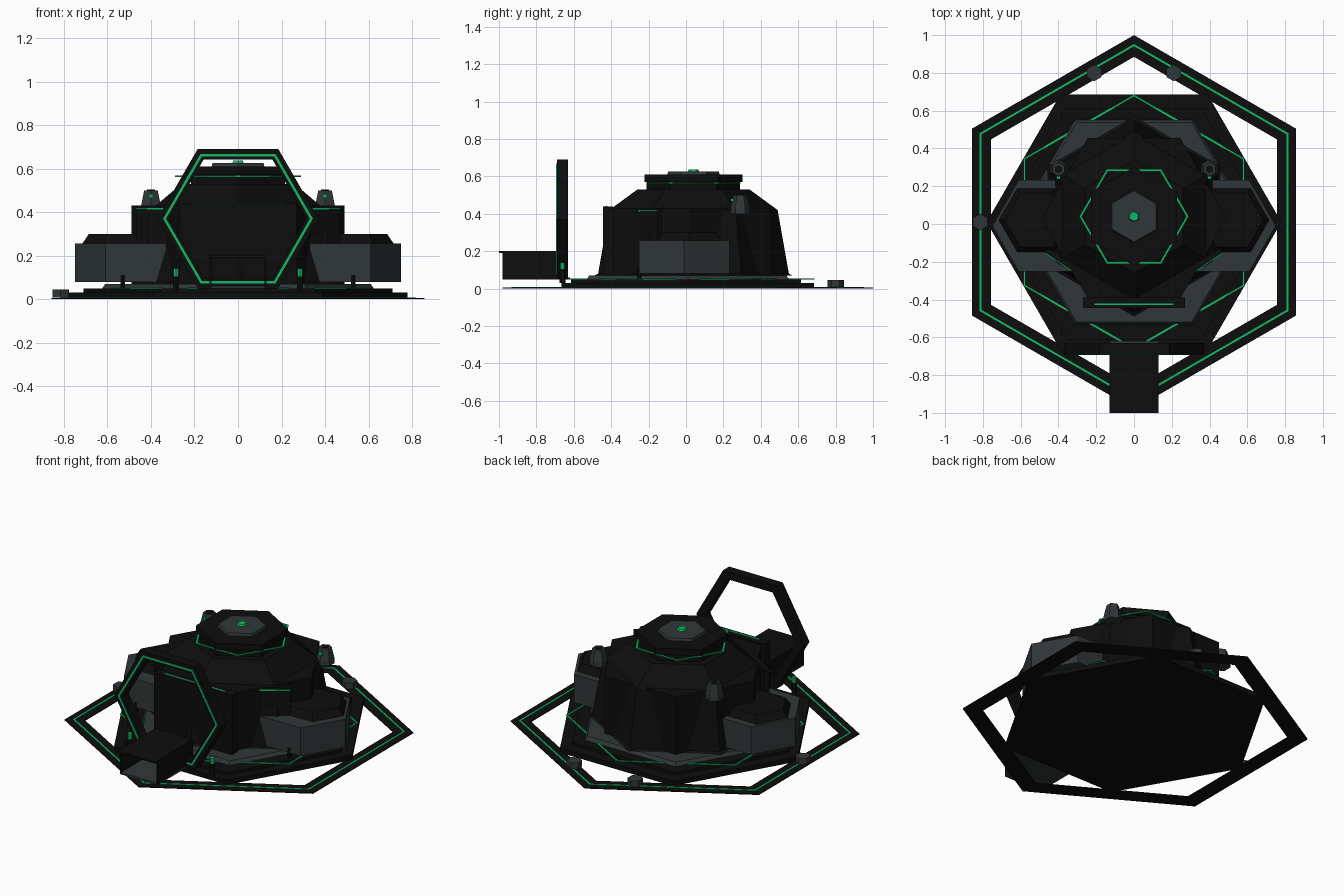
import bpy, bmesh, math
from mathutils import Matrix, Vector

if "Cube" in bpy.data.objects:
    bpy.data.objects.remove(bpy.data.objects["Cube"])


def mat(name, c):
    m = bpy.data.materials.new(name)
    m.diffuse_color = (*c, 1)
    m.use_nodes = True
    m.node_tree.nodes["Principled BSDF"].inputs["Base Color"].default_value = m.diffuse_color
    return m


BLACK = mat("matte_black", (0.004, 0.004, 0.004))
GREY = mat("slate_grey", (0.03, 0.038, 0.04))
GREEN = mat("signal_green", (0.006, 0.5, 0.14))

POINT_Y = math.radians(30)   # corners on the y axis
FLAT_Y = 0.0                 # flats facing the y axis


def finish(name, bm, m, matrix=None):
    if matrix:
        bm.transform(matrix)
    bmesh.ops.recalc_face_normals(bm, faces=bm.faces)
    me = bpy.data.meshes.new(name)
    bm.to_mesh(me)
    bm.free()
    me.materials.append(m)
    ob = bpy.data.objects.new(name, me)
    bpy.context.collection.objects.link(ob)
    return ob


def loop(bm, r, z, rot, n=6):
    return [bm.verts.new((r * math.cos(rot + i * math.tau / n),
                          r * math.sin(rot + i * math.tau / n), z)) for i in range(n)]


def bridge(bm, a, b):
    n = len(a)
    for i in range(n):
        bm.faces.new((a[i], a[(i + 1) % n], b[(i + 1) % n], b[i]))


def stack(name, m, x, y, profile, rot):
    """Solid hexagonal tower from (radius, height) steps."""
    bm = bmesh.new()
    loops = [loop(bm, r, z, rot) for r, z in profile]
    for a, b in zip(loops, loops[1:]):
        bridge(bm, a, b)
    bm.faces.new(loops[0])
    bm.faces.new(loops[-1])
    return finish(name, bm, m, Matrix.Translation((x, y, 0)))


def ring(name, m, ro, ri, z0, z1, rot, matrix):
    """Hexagonal frame with a rectangular section."""
    bm = bmesh.new()
    ls = [loop(bm, r, z, rot) for r, z in ((ro, z0), (ro, z1), (ri, z1), (ri, z0))]
    for i in range(4):
        bridge(bm, ls[i], ls[(i + 1) % 4])
    return finish(name, bm, m, matrix)


def box(name, m, lo, hi):
    bm = bmesh.new()
    bmesh.ops.create_cube(bm, size=1)
    lo, hi = Vector(lo), Vector(hi)
    s = hi - lo
    return finish(name, bm, m, Matrix.Translation((lo + hi) / 2) @ Matrix.Diagonal((*s, 1)))


def bar(name, m, p, q, width, z0, z1):
    """Upright strip between two plan points."""
    p, q = Vector(p), Vector(q)
    d = q - p
    c = (p + q) / 2
    bm = bmesh.new()
    bmesh.ops.create_cube(bm, size=1)
    M = (Matrix.Translation((c.x, c.y, (z0 + z1) / 2))
         @ Matrix.Rotation(math.atan2(d.y, d.x), 4, 'Z')
         @ Matrix.Diagonal((d.length, width, z1 - z0, 1)))
    return finish(name, bm, m, M)


base = Matrix.Translation((0, 0.01, 0))

# Ground ring with its light line and marker nodes
ring("ground_ring", BLACK, 0.99, 0.875, 0, 0.005, POINT_Y, base)
ring("ground_ring_light", GREEN, 0.943, 0.931, 0.004, 0.008, POINT_Y, base)
for i, (x, y) in enumerate(((-0.21, 0.80), (0.21, 0.80), (-0.815, 0.01))):
    stack(f"ring_node_{i}", GREY, x, y, [(0.044, 0.008), (0.044, 0.045)], POINT_Y)

# Stepped foundation
stack("base_plate", BLACK, 0, 0.01, [(0.78, 0), (0.78, 0.03)], FLAT_Y)
stack("base_step", BLACK, 0, 0.0, [(0.71, 0.03), (0.71, 0.048)], FLAT_Y)
stack("base_slab", GREY, 0, 0.01, [(0.625, 0.048), (0.61, 0.07)], FLAT_Y)
ring("base_light", GREEN, 0.676, 0.664, 0.048, 0.054, POINT_Y, base)

# Main hull, inner wall block and roof
stack("hull", BLACK, 0, 0.04,
      [(0.53, 0.07), (0.51, 0.08), (0.45, 0.42), (0.30, 0.53), (0.25, 0.53), (0.25, 0.57)], POINT_Y)
stack("wall_block", BLACK, 0, 0.03, [(0.49, 0.07), (0.49, 0.43)], FLAT_Y)
box("front_panel", BLACK, (-0.27, -0.445, 0.07), (0.27, -0.39, 0.44))
box("front_panel_light", GREEN, (-0.21, -0.43, 0.44), (0.21, -0.42, 0.443))

# Roof cap and lamp
roof = Matrix.Translation((0, 0.04, 0))
ring("roof_light", GREEN, 0.290, 0.276, 0.562, 0.568, FLAT_Y, roof)
stack("roof_disk", BLACK, 0, 0.04, [(0.262, 0.57), (0.262, 0.61)], POINT_Y)
stack("roof_cap", GREY, 0, 0.04, [(0.14, 0.61), (0.135, 0.626)], POINT_Y)
stack("roof_lamp", GREEN, 0, 0.04, [(0.03, 0.626), (0.025, 0.638)], POINT_Y)

# Paired parts on both sides
for side, s in (("left", -1), ("right", 1)):
    stack(f"{side}_pod", GREY, s * 0.47, -0.01, [(0.28, 0.08), (0.28, 0.256)], FLAT_Y)
    stack(f"{side}_pod_cap", BLACK, s * 0.52, 0.02, [(0.195, 0.256), (0.165, 0.30)], FLAT_Y)
    stack(f"{side}_beacon", GREY, s * 0.40, 0.29,
          [(0.053, 0.40), (0.052, 0.43), (0.036, 0.50)], POINT_Y)
    stack(f"{side}_beacon_top", BLACK, s * 0.40, 0.29, [(0.022, 0.50), (0.022, 0.503)], POINT_Y)
    box(f"{side}_beacon_light", GREEN, (s * 0.40 - 0.01, 0.238, 0.465), (s * 0.40 + 0.01, 0.27, 0.483))
    bar(f"{side}_wall_brace", BLACK, (s * 0.25, -0.28), (s * 0.46, -0.14), 0.03, 0.07, 0.43)
    bar(f"{side}_wall_light", GREEN, (s * 0.27, -0.287), (s * 0.47, -0.155), 0.006, 0.412, 0.42)
    stack(f"{side}_post", BLACK, s * 0.53, -0.25, [(0.012, 0.04), (0.012, 0.11)], POINT_Y)
    stack(f"{side}_portal_post", BLACK, s * 0.285, -0.66, [(0.016, 0.03), (0.016, 0.105)], POINT_Y)
    stack(f"{side}_portal_lamp", GREEN, s * 0.285, -0.66, [(0.014, 0.105), (0.014, 0.14)], POINT_Y)
    # Walkway side wall
    box(f"{side}_walkway_wall", BLACK, (s * 0.126 - 0.004, -0.98, 0.05), (s * 0.126 + 0.004, -0.63, 0.195))

# Upright hexagonal portal
portal = Matrix.Translation((0, -0.66, 0.37)) @ Matrix.Rotation(math.radians(90), 4, 'X')
ring("portal_frame", BLACK, 0.37, 0.315, -0.03, 0.03, FLAT_Y, portal)
ring("portal_light", GREEN, 0.344, 0.331, 0.03, 0.034, FLAT_Y, portal)

# Walkway roof and floor
box("walkway_roof", BLACK, (-0.13, -1.0, 0.19), (0.13, -0.63, 0.2))
box("walkway_floor", GREY, (-0.13, -0.98, 0.048), (0.13, -0.62, 0.06))
